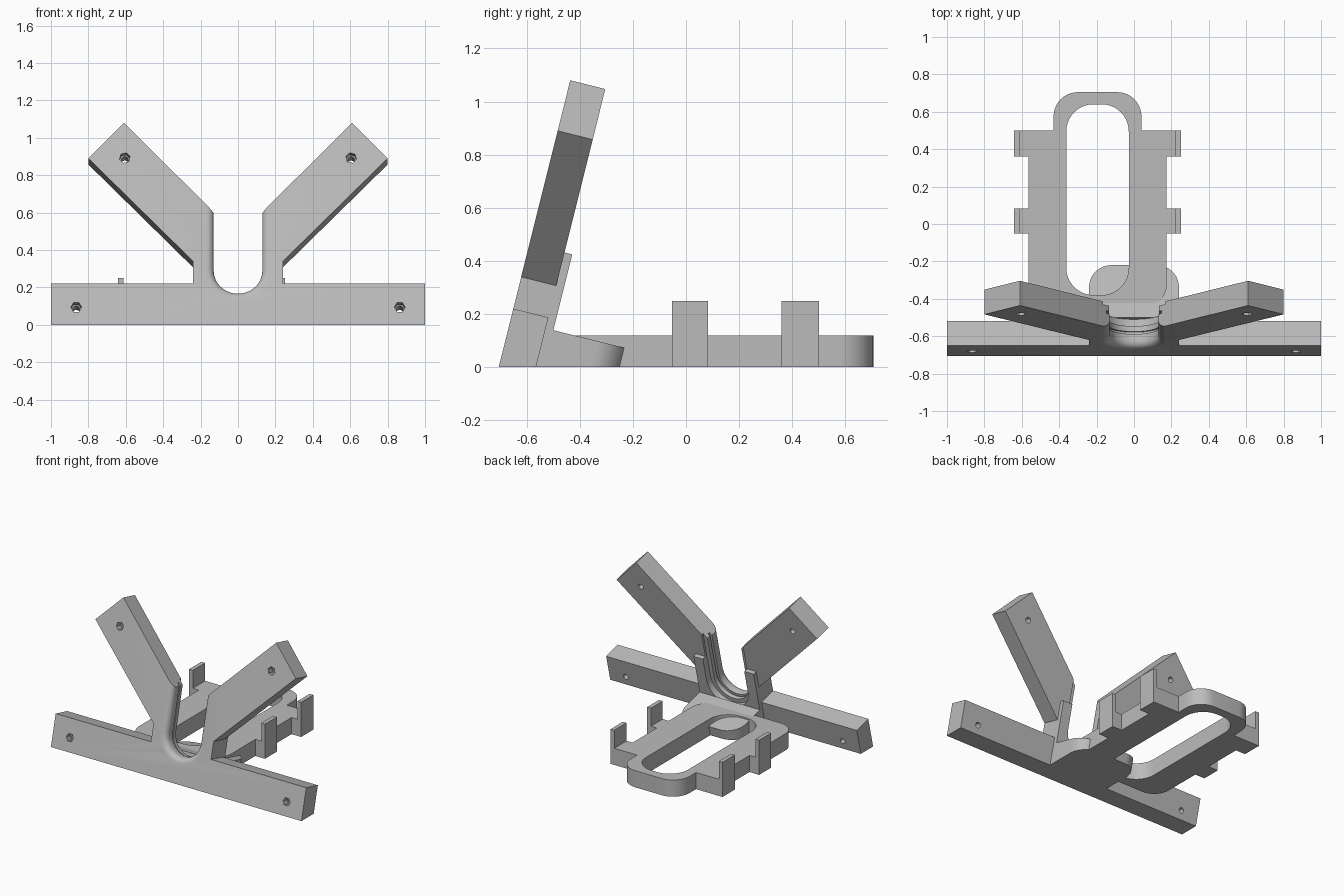
import bpy, bmesh, math
from mathutils import Vector

if "Cube" in bpy.data.objects:
    bpy.data.objects.remove(bpy.data.objects["Cube"])

grey = bpy.data.materials.new("plain grey")
grey.use_nodes = True
grey.diffuse_color = (0.5, 0.5, 0.5, 1)
grey.node_tree.nodes["Principled BSDF"].inputs["Base Color"].default_value = (0.5, 0.5, 0.5, 1)

# Axes of the leaning plate: across, up the face, and back through its depth
LEAN = math.radians(14)
X, Y, Z = Vector((1, 0, 0)), Vector((0, 1, 0)), Vector((0, 0, 1))
UP = Vector((0, math.sin(LEAN), math.cos(LEAN)))
BACK = Vector((0, math.cos(LEAN), -math.sin(LEAN)))
FOOT = Vector((0, -0.705, 0))
ORIGIN = Vector((0, 0, 0))


def loft(name, rings, trim=False):
    """Skin closed rings of points, cap both ends, optionally trim at the ground."""
    bm = bmesh.new()
    loops = [[bm.verts.new(p) for p in ring] for ring in rings]
    n = len(loops[0])
    for a, b in zip(loops, loops[1:]):
        for i in range(n):
            j = (i + 1) % n
            bm.faces.new((a[i], a[j], b[j], b[i]))
    bm.faces.new(loops[0])
    bm.faces.new(loops[-1])
    if trim:
        geom = bm.verts[:] + bm.edges[:] + bm.faces[:]
        cut = bmesh.ops.bisect_plane(bm, geom=geom, plane_co=ORIGIN, plane_no=Z, clear_inner=True)
        edges = [e for e in cut["geom_cut"] if isinstance(e, bmesh.types.BMEdge)]
        bmesh.ops.edgenet_fill(bm, edges=edges)
    bmesh.ops.recalc_face_normals(bm, faces=bm.faces[:])
    mesh = bpy.data.meshes.new(name)
    bm.to_mesh(mesh)
    bm.free()
    mesh.materials.append(grey)
    obj = bpy.data.objects.new(name, mesh)
    bpy.context.collection.objects.link(obj)
    return obj


def prism(name, outline, lo, hi, axes=(X, Y, Z), origin=ORIGIN, trim=False):
    u, v, w = axes
    rings = [[origin + u * a + v * b + w * d for a, b in outline] for d in (lo, hi)]
    return loft(name, rings, trim)


def rounded(corners, steps=10):
    """Outline from (x, y, radius) right-angled corners."""
    out = []
    for i, (x, y, r) in enumerate(corners):
        p = Vector((x, y))
        if r == 0:
            out.append(p)
            continue
        a = (Vector(corners[i - 1][:2]) - p).normalized() * r
        b = (Vector(corners[(i + 1) % len(corners)][:2]) - p).normalized() * r
        for k in range(steps + 1):
            t = math.pi / 2 * k / steps
            out.append(p + a + b - b * math.cos(t) - a * math.sin(t))
    return out


def circle(cx, cy, r, sides, turn=0):
    return [(cx + r * math.cos(turn + math.tau * i / sides),
             cy + r * math.sin(turn + math.tau * i / sides)) for i in range(sides)]


def carve(obj, cutter):
    cutter.hide_render = True
    mod = obj.modifiers.new("cut", "BOOLEAN")
    mod.operation = "DIFFERENCE"
    mod.solver = "EXACT"
    mod.object = cutter
    bpy.context.view_layer.objects.active = obj
    bpy.ops.object.modifier_apply(modifier=mod.name)


def discard(cutter):
    bpy.data.objects.remove(cutter)


FACE = (X, UP, BACK)

# Leaning plate: cross bar with two splayed arms
half = [(1, -0.05), (1, 0.227), (0.24, 0.227), (0.24, 0.35),
        (0.8, 0.917), (0.61, 1.113), (0.13, 0.622)]
notch = [(0.12, 0.3), (0.06, 0.2)]
side = half + notch
outline = side + [(-x, s) for x, s in reversed(side)]
plate = prism("cross_plate", outline, 0, 0.136, FACE, FOOT, True)

# Collar behind the plate, forming a post at each side of the channel
collar = prism("channel_collar", [(-0.24, -0.05), (0.24, -0.05), (0.24, 0.479), (-0.24, 0.479)],
               0.13, 0.166, FACE, FOOT, True)

# Stepped U channel with an eased front lip
lip = [(0.04 * (1 - math.cos(a)), 0.17 - 0.04 * math.sin(a))
       for a in (math.pi / 2 * k / 6 for k in range(7))]
steps = [(-0.02, 0.17)] + lip + [(0.075, 0.13), (0.075, 0.148), (0.09, 0.148), (0.09, 0.135),
                                 (0.12, 0.135), (0.12, 0.165), (0.2, 0.165)]
rings = []
for depth, r in steps:
    arc = [(r * math.cos(math.pi * k / 28), 0.31 - r * math.sin(math.pi * k / 28)) for k in range(29)]
    ring = [(r, 1.3)] + arc + [(-r, 1.3)]
    rings.append([FOOT + X * a + UP * b + BACK * depth for a, b in ring])
channel = loft("channel_cutter", rings)
carve(plate, channel)
carve(collar, channel)
discard(channel)

# Screw holes with hexagonal recesses at the front
for sx in (-1, 1):
    for x, s, turn in ((0.865, 0.097, 0), (0.605, 0.92, math.pi / 4)):
        for sides, r, depth in ((6, 0.029, 0.05), (20, 0.019, 0.2)):
            cutter = prism("hole_cutter", circle(sx * x, s, r, sides, sx * turn),
                           -0.05, depth, FACE, FOOT)
            carve(plate, cutter)
            discard(cutter)

# Sloping tongue that joins the plate to the base
tongue = rounded([(-0.24, 0.13, 0), (0.24, 0.13, 0), (0.24, 0.454, 0.12), (-0.24, 0.454, 0.12)])
# the first stretch sits below the channel floor
under = prism("tongue_root", [(-0.235, 0.1), (0.235, 0.1), (0.235, 0.166), (-0.235, 0.166)],
              -0.05, 0.13, (X, BACK, UP), FOOT, True)
tongue = [(x, max(t, 0.165)) for x, t in tongue]
slab = prism("tongue", tongue, -0.05, 0.185, (X, BACK, UP), FOOT, True)

# Flat base frame with a long slot, offset to one side
MID = -0.195
right = [(0.37, -0.445, 0.12), (0.37, 0.5, 0), (0.235, 0.5, 0), (0.235, 0.705, 0.13)]
full = right + [(-x, y, r) for x, y, r in reversed(right)]
base = prism("base_frame", rounded([(x + MID, y, r) for x, y, r in full]), 0, 0.12)
slot = prism("slot_cutter", rounded([(MID + 0.167, -0.38, 0.145), (MID + 0.167, 0.64, 0.145),
                                     (MID - 0.167, 0.64, 0.145), (MID - 0.167, -0.38, 0.145)]), -0.1, 0.3)
carve(base, slot)
discard(slot)

# L-shaped clips along both sides of the base
clip = [(0.36, 0), (0.447, 0), (0.447, 0.25), (0.417, 0.25), (0.417, 0.12), (0.36, 0.12)]
for sx, label in ((1, "left"), (-1, "right")):
    for y0, y1, place in ((0.36, 0.5, "rear"), (-0.052, 0.083, "front")):
        prism(f"{place}_{label}_clip", [(MID + sx * x, z) for x, z in clip], y0, y1, (X, Z, Y))

# Smooth curved walls, keep corners crisp
for obj in bpy.context.scene.objects:
    if obj.type == "MESH" and obj.data.materials and obj.data.materials[0] == grey:
        bpy.ops.object.select_all(action="DESELECT")
        obj.select_set(True)
        bpy.context.view_layer.objects.active = obj
        bpy.ops.object.shade_smooth_by_angle(angle=math.radians(30))
